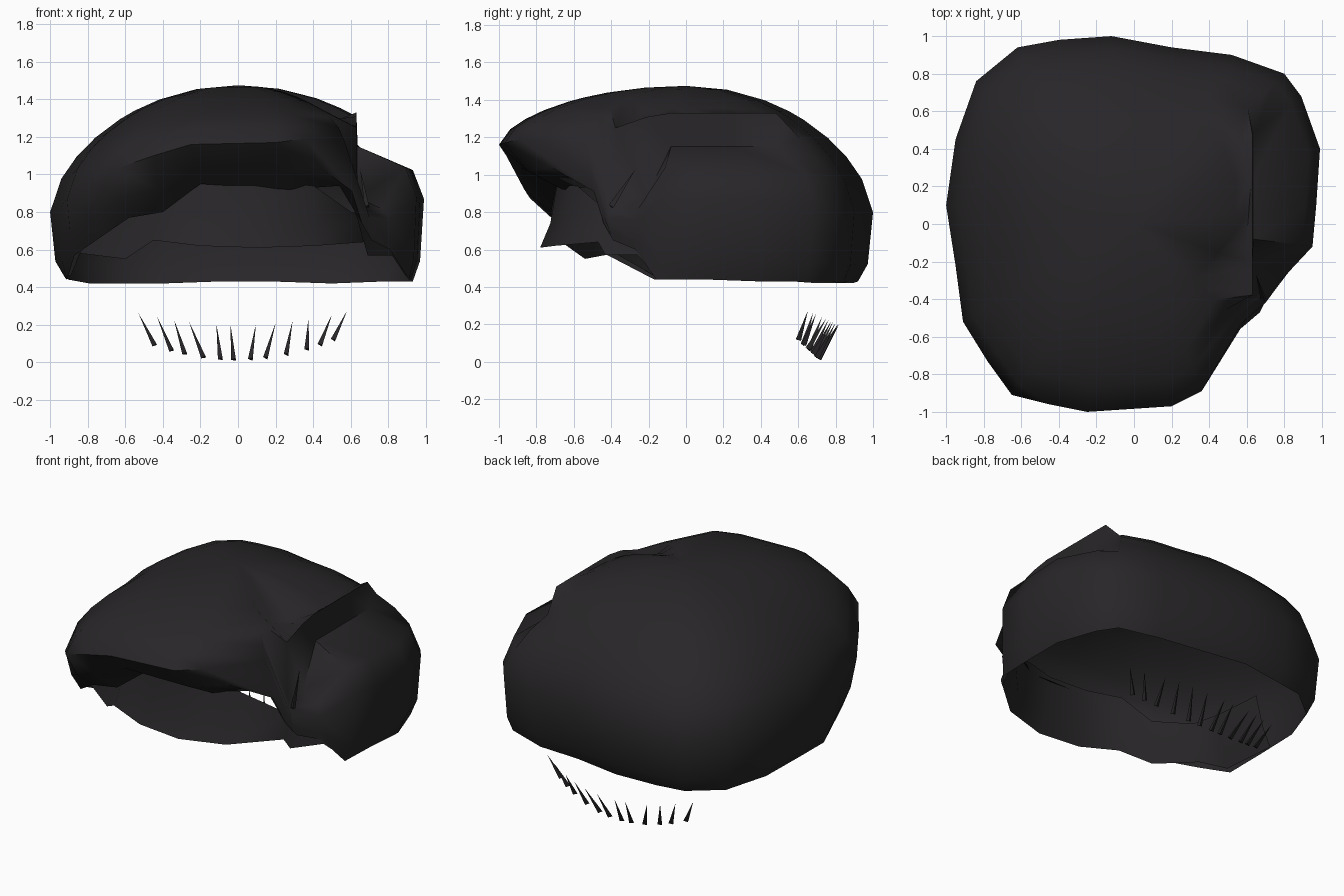
import bpy, bmesh, math
from mathutils import Vector

mat = bpy.data.materials.new("dark_hair")
mat.diffuse_color = (0.021, 0.019, 0.021, 1)


def finish(name, bm, angle=60):
    bmesh.ops.recalc_face_normals(bm, faces=bm.faces[:])
    me = bpy.data.meshes.new(name)
    bm.to_mesh(me)
    bm.free()
    ob = bpy.data.objects.new(name, me)
    bpy.context.collection.objects.link(ob)
    me.materials.append(mat)
    bpy.ops.object.select_all(action='DESELECT')
    bpy.context.view_layer.objects.active = ob
    ob.select_set(True)
    bpy.ops.object.shade_smooth_by_angle(angle=math.radians(angle))
    return ob


def bridge(bm, a, b, closed=True):
    n = len(a)
    for i in range(n if closed else n - 1):
        j = (i + 1) % n
        bm.faces.new((a[i], a[j], b[j], b[i]))


# Widest point and hem point of each column, counter-clockwise from the right
columns = [
    (0.97, 0.10, 0.87, 0.92, 0.10, 0.44), (0.99, 0.40, 0.87, 0.93, 0.38, 0.43),
    (0.89, 0.68, 0.83, 0.84, 0.64, 0.43), (0.80, 0.80, 0.80, 0.76, 0.76, 0.43),
    (0.52, 0.90, 0.80, 0.50, 0.84, 0.42), (0.20, 0.94, 0.80, 0.20, 0.87, 0.43),
    (-0.12, 1.00, 0.80, -0.12, 0.92, 0.43), (-0.40, 0.98, 0.80, -0.40, 0.89, 0.42),
    (-0.62, 0.94, 0.80, -0.59, 0.86, 0.42), (-0.84, 0.76, 0.80, -0.79, 0.70, 0.42),
    (-0.95, 0.45, 0.80, -0.90, 0.43, 0.44), (-1.0, 0.10, 0.80, -0.92, 0.10, 0.45),
    (-0.95, -0.22, 0.82, -0.91, -0.17, 0.44), (-0.91, -0.52, 0.87, -0.87, -0.42, 0.57),
    (-0.78, -0.73, 0.95, -0.74, -0.62, 0.66), (-0.65, -0.91, 1.03, -0.58, -0.72, 0.77),
    (-0.45, -0.96, 1.10, -0.40, -0.72, 0.80),
    (-0.25, -1.0, 1.16, -0.20, -0.69, 0.95), (0.20, -0.97, 1.17, 0.27, -0.66, 0.92),
    (0.36, -0.89, 1.19, 0.54, -0.47, 0.94), (0.57, -0.53, 1.17, 0.66, -0.44, 0.74),
    (0.70, -0.42, 0.77, 0.71, -0.39, 0.65), (0.81, -0.27, 0.76, 0.81, -0.27, 0.60),
    (0.95, -0.12, 0.88, 0.91, -0.16, 0.44),
]
steps = [0.22, 0.42, 0.55, 0.63, 0.76, 0.86, 0.94, 1.0]
top = 1.475

# Outer hair: dome down to the widest ring, then down to the hem
bm = bmesh.new()
rings = [[] for _ in range(len(steps) + 2)]
for mx, my, mz, bx, by, bz in columns:
    notch = mx > 0.64 and -0.5 < my < 0.7       # parting step on the right
    for k, s in enumerate(steps):
        if notch and k in (4, 5):
            s = 0.63 / mx if k == 4 else 0.637 / mx
        z = mz + (top - mz) * max(0, 1 - s * s) ** 0.62
        if notch and k == 4:
            z = 1.33 - 0.35 * max(0, -0.15 - my * s)
        elif notch and k in (5, 6) and -0.5 < my < -0.2:
            z = 0.88 if k == 5 else 0.82
        elif notch and k == 5:
            z = 1.15
        elif mx * s > 0.64 and my > -0.5:
            z = min(z, 1.15 - 0.42 * (mx * s - 0.63))
        rings[k].append(bm.verts.new((mx * s, my * s, z)))
    m, b = Vector((mx, my, mz)), Vector((bx, by, bz))
    if my > -0.3:                               # full sides and back
        q = m.lerp(b, 0.75)
        q.xy = m.xy.lerp(b.xy, 0.35)
    else:                                       # fringe tucks under
        q = m.lerp(b, 0.4)
        q.z = mz + (bz - mz) * 0.6
    rings[-2].append(bm.verts.new(q))
    rings[-1].append(bm.verts.new(b))
crown = bm.verts.new((0, 0, top))
n = len(columns)
for i in range(n):
    bm.faces.new((crown, rings[0][i], rings[0][(i + 1) % n]))
for a, b in zip(rings, rings[1:]):
    bridge(bm, a, b)
finish("hair_shell", bm)

# Forehead band showing under the fringe, wrapping from left side to right side
path = [(-0.92, 0.20, 0.46), (-0.89, -0.17, 0.46), (-0.84, -0.38, 0.58),
        (-0.60, -0.54, 0.55), (-0.45, -0.68, 0.65), (-0.20, -0.76, 0.62),
        (0.10, -0.78, 0.61), (0.40, -0.70, 0.62), (0.67, -0.47, 0.64),
        (0.69, -0.43, 0.57), (0.82, -0.26, 0.57), (0.90, -0.14, 0.45)]
bm = bmesh.new()
low = [bm.verts.new(p) for p in path]
mid = [bm.verts.new((x * 0.95, y * 0.93, z + 0.13)) for x, y, z in path]
high = [bm.verts.new((x * 0.90, y * 0.88, 0.97 if -0.5 < x < 0.6 else 0.80)) for x, y, z in path]
bridge(bm, low, mid, False)
bridge(bm, mid, high, False)
finish("forehead_band", bm)


# Thin pointed strands
def strand(bm, foot, tip, r=0.017):
    foot, tip = Vector(foot), Vector(tip)
    axis = (tip - foot).normalized()
    side = axis.cross(Vector((0, 1, 0))).normalized()
    deep = axis.cross(side)
    base = [bm.verts.new(foot + r * (math.cos(t) * side + math.sin(t) * deep))
            for t in (0, 2 * math.pi / 3, 4 * math.pi / 3)]
    end = bm.verts.new(tip)
    bm.faces.new(base)
    for i in range(3):
        bm.faces.new((base[i], base[(i + 1) % 3], end))


bm = bmesh.new()
feet = [-0.44, -0.35, -0.28, -0.18, -0.09, -0.02, 0.07, 0.15, 0.26, 0.37, 0.44, 0.51]
tips = [-0.53, -0.43, -0.34, -0.26, -0.115, -0.04, 0.095, 0.20, 0.29, 0.375, 0.50, 0.58]
for f, t in zip(feet, tips):
    strand(bm, (f, 0.71 - 0.42 * f * f, 0.015 + 0.4 * f * f),
           (t, 0.82 - 0.5 * t * t, 0.20 + 0.22 * t * t))
finish("nape_strands", bm, 30)

bm = bmesh.new()
strand(bm, (0.69, -0.40, 0.83), (0.65, -0.27, 1.03))
finish("temple_strand", bm, 30)
